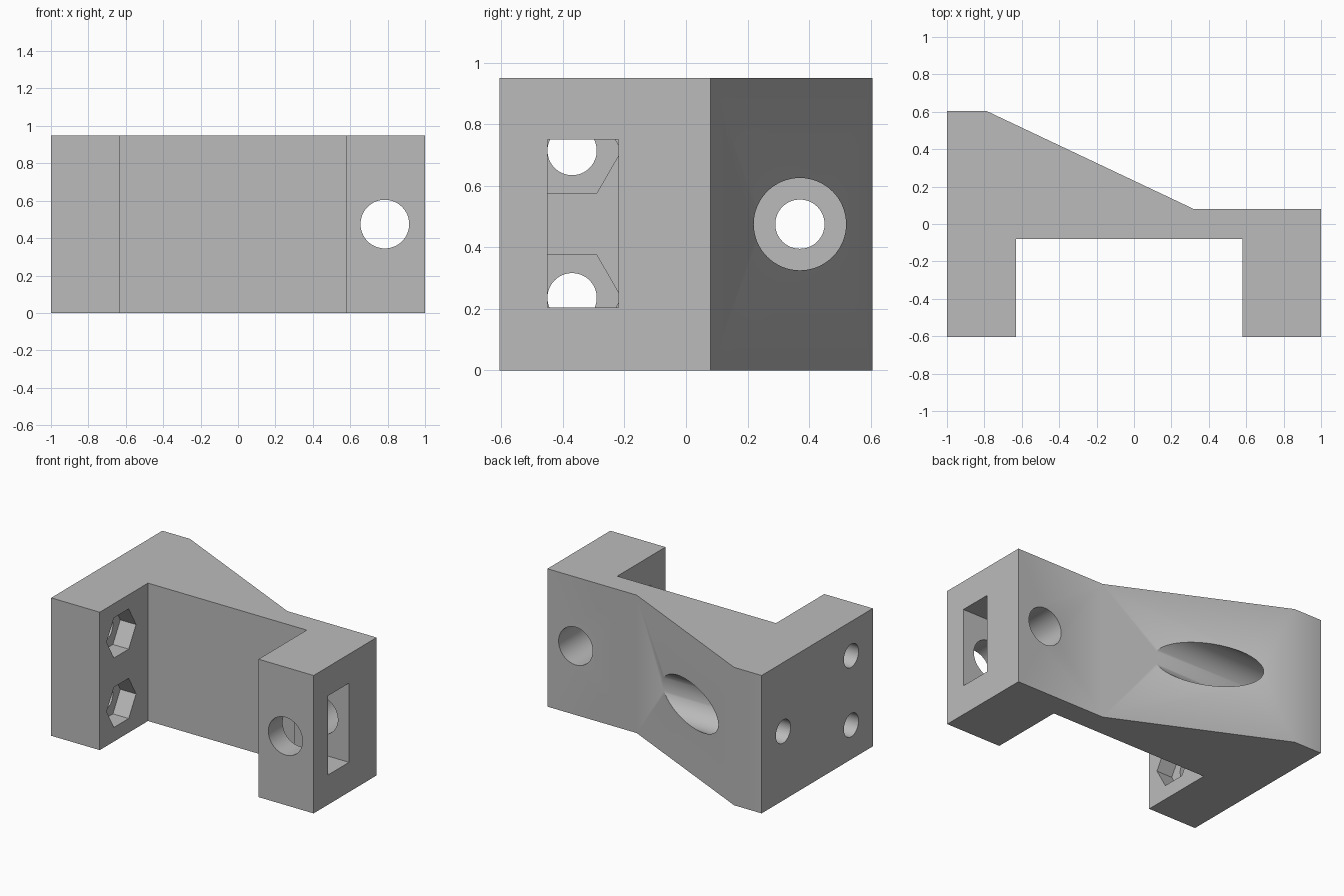
import bpy
import bmesh
from math import pi
from mathutils import Matrix, Vector

cube = bpy.data.objects.get("Cube")
if cube:
    bpy.data.objects.remove(cube, do_unlink=True)

HEIGHT = 0.95
MID = HEIGHT / 2

grey = bpy.data.materials.new("plain grey")
grey.use_nodes = True
colour = (0.5, 0.5, 0.5, 1)
grey.diffuse_color = colour
grey.node_tree.nodes["Principled BSDF"].inputs["Base Color"].default_value = colour


def add_object(name, bm):
    bmesh.ops.recalc_face_normals(bm, faces=bm.faces)
    mesh = bpy.data.meshes.new(name)
    bm.to_mesh(mesh)
    bm.free()
    obj = bpy.data.objects.new(name, mesh)
    mesh.materials.append(grey)
    bpy.context.collection.objects.link(obj)
    return obj


def extrude_outline(name, outline):
    bm = bmesh.new()
    face = bm.faces.new([bm.verts.new((x, y, 0)) for x, y in outline])
    out = bmesh.ops.extrude_face_region(bm, geom=[face])
    top = [v for v in out["geom"] if isinstance(v, bmesh.types.BMVert)]
    bmesh.ops.translate(bm, verts=top, vec=(0, 0, HEIGHT))
    return add_object(name, bm)


def prism(name, start, end, radius, sides=64):
    """Round or hexagonal cutter running from start to end."""
    a, b = Vector(start), Vector(end)
    axis = b - a
    turn = Matrix.Rotation(pi / 2, 4, "Y" if abs(axis.x) > abs(axis.y) else "X")
    bm = bmesh.new()
    bmesh.ops.create_cone(bm, cap_ends=True, segments=sides, radius1=radius,
                          radius2=radius, depth=axis.length,
                          matrix=Matrix.Translation((a + b) / 2) @ turn)
    return add_object(name, bm)


def box(name, low, high):
    a, b = Vector(low), Vector(high)
    bm = bmesh.new()
    bmesh.ops.create_cube(bm, size=1, matrix=Matrix.Translation((a + b) / 2)
                          @ Matrix.Diagonal((*(b - a), 1)))
    return add_object(name, bm)


# Bracket body: a web between two arms, with a sloping brace behind
bracket = extrude_outline("bracket", [
    (-1, 0.605), (-0.79, 0.605), (0.32, 0.08), (1, 0.08), (1, -0.605),
    (0.58, -0.605), (0.58, -0.08), (-0.63, -0.08), (-0.63, -0.605), (-1, -0.605)])

# Screw holes with hexagonal nut pockets in the right arm
cutters = []
for z in (MID - 0.239, MID + 0.239):
    cutters.append(prism("screw_hole_cutter", (-1.1, -0.37, z), (-0.7, -0.37, z), 0.08))
    cutters.append(prism("nut_pocket_cutter", (-0.75, -0.37, z), (-0.55, -0.37, z), 0.16, 6))

# Counterbored screw hole through the brace
cutters.append(prism("brace_hole_cutter", (-1.1, 0.37, MID), (-0.8, 0.37, MID), 0.08))
cutters.append(prism("counterbore_cutter", (-0.85, 0.37, MID), (0.6, 0.37, MID), 0.15))

# Rod hole and nut slot in the left arm
cutters.append(prism("rod_hole_cutter", (0.785, -0.7, MID), (0.785, 0.2, MID), 0.13))
cutters.append(box("nut_slot_cutter", (0.5, -0.45, 0.205), (1.1, -0.22, 0.75)))

# Cut every opening, keeping the cutters as hidden helpers
for cutter in cutters:
    cut = bracket.modifiers.new(cutter.name, "BOOLEAN")
    cut.operation = "DIFFERENCE"
    cut.solver = "EXACT"
    cut.object = cutter
    cutter.hide_render = True
    cutter.display_type = "WIRE"

bpy.ops.object.select_all(action="DESELECT")
bpy.context.view_layer.objects.active = bracket
bracket.select_set(True)
for cutter in cutters:
    bpy.ops.object.modifier_apply(modifier=cutter.name)
    cutter.hide_set(True)
bpy.ops.object.shade_smooth_by_angle(angle=pi / 6)
